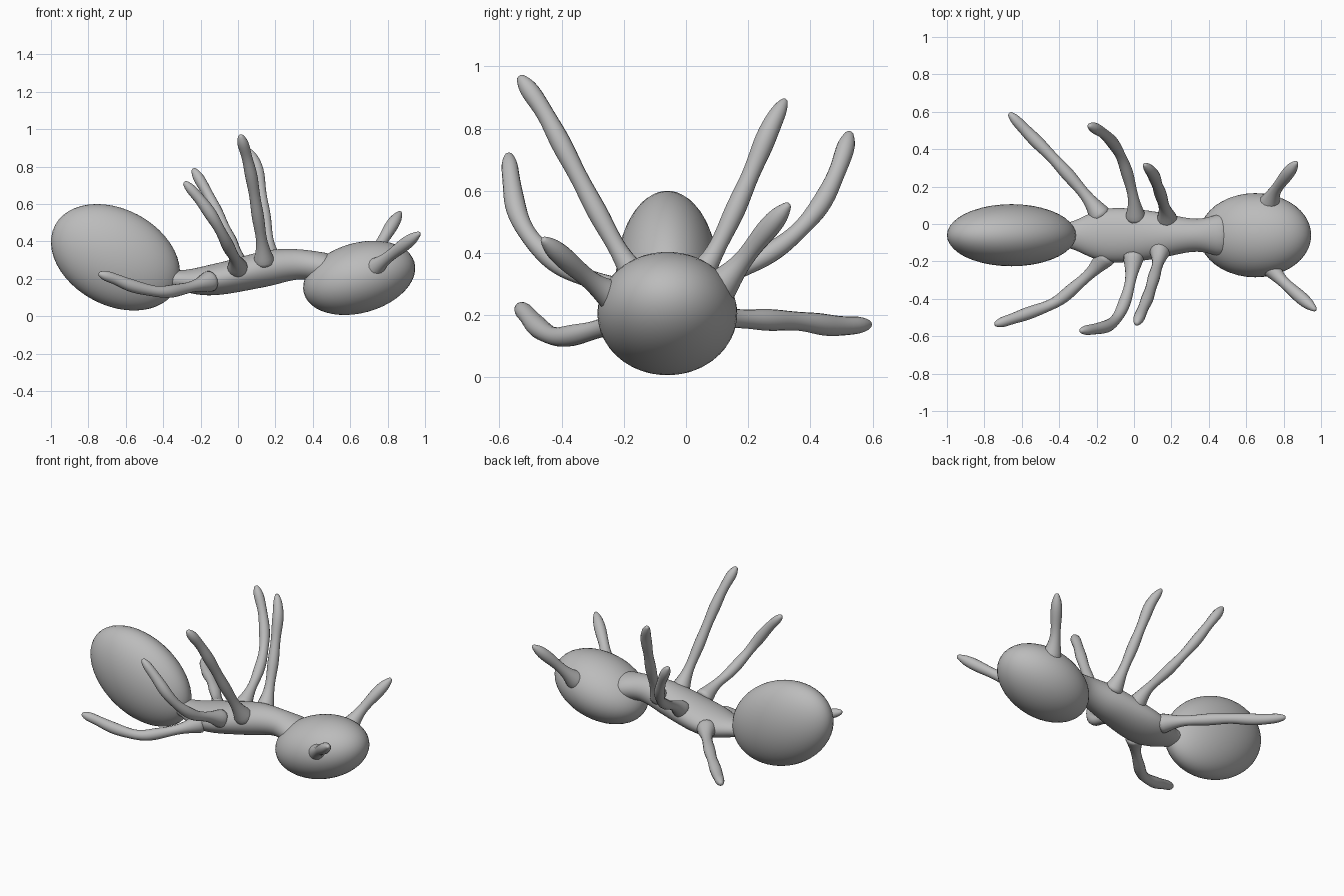
import bpy, bmesh, math
from mathutils import Vector

cube = bpy.data.objects.get("Cube")
if cube:
    bpy.data.objects.remove(cube, do_unlink=True)

grey = bpy.data.materials.new("clay grey")
grey.use_nodes = True
COLOUR = (0.5, 0.5, 0.5, 1)
grey.diffuse_color = COLOUR
grey.node_tree.nodes["Principled BSDF"].inputs["Base Color"].default_value = COLOUR
MID_Y = -0.06


def finish(bm, name, levels=0):
    bmesh.ops.recalc_face_normals(bm, faces=bm.faces)
    mesh = bpy.data.meshes.new(name)
    bm.to_mesh(mesh)
    bm.free()
    mesh.materials.append(grey)
    for p in mesh.polygons:
        p.use_smooth = True
    ob = bpy.data.objects.new(name, mesh)
    bpy.context.collection.objects.link(ob)
    if levels:
        sub = ob.modifiers.new("smooth", 'SUBSURF')
        sub.levels = sub.render_levels = levels
    return ob


def ellipsoid(name, centre, size, tilt):
    """Ball scaled on its own axes and pitched about y."""
    bm = bmesh.new()
    bmesh.ops.create_uvsphere(bm, u_segments=40, v_segments=24, radius=1)
    ob = finish(bm, name)
    ob.location, ob.scale = centre, size
    ob.rotation_euler = (0, math.radians(tilt), 0)
    return ob


def loft(name, rings, sides, levels):
    """Skin a list of (centre, u vector, v vector) elliptical sections."""
    bm = bmesh.new()
    loops = []
    for c, u, v in rings:
        loops.append([bm.verts.new(c + u * math.cos(a) + v * math.sin(a))
                      for a in (math.tau * i / sides for i in range(sides))])
    for a, b in zip(loops, loops[1:]):
        for i in range(sides):
            j = (i + 1) % sides
            bm.faces.new((a[i], a[j], b[j], b[i]))
    bm.faces.new(loops[0])
    bm.faces.new(loops[-1])
    return finish(bm, name, levels)


def limb(name, points, radius):
    """Lumpy tapering limb: flared root, slight swellings, rounded tip."""
    pts = [Vector(p) for p in points]
    path = []
    for i in range(len(pts) - 1):
        p0, p1, p2 = pts[max(i - 1, 0)], pts[i], pts[i + 1]
        p3 = pts[min(i + 2, len(pts) - 1)]
        for t in (0, 1 / 3, 2 / 3):
            path.append(0.5 * (2 * p1 + (p2 - p0) * t
                               + (2 * p0 - 5 * p1 + 4 * p2 - p3) * t * t
                               + (3 * p1 - p0 - 3 * p2 + p3) * t ** 3))
    path.append(pts[-1])
    total = sum((b - a).length for a, b in zip(path, path[1:]))
    rings, dist, u = [], 0.0, Vector((1, 0.1, 0))
    for i, p in enumerate(path):
        if i:
            dist += (p - path[i - 1]).length
        d = (path[min(i + 1, len(path) - 1)] - path[max(i - 1, 0)]).normalized()
        u = (u - d * u.dot(d)).normalized()
        r = radius * (1 + 0.9 * math.exp(-(dist / 0.07) ** 2)
                      + 0.1 * math.sin(dist * 26))
        left = max(total - dist, 0)
        if left < 0.05:
            r *= 0.5 + 0.5 * math.sqrt(left / 0.05)
        rings.append((p, u * r, d.cross(u) * r))
    # rounded end cap
    end, eu, ev = rings[-1]
    rings.append((end + d * 0.012, eu * 0.55, ev * 0.55))
    return loft(name, rings, 8, 1)


# Head and abdomen
ellipsoid("head", (0.648, MID_Y, 0.205), (0.307, 0.225, 0.187), -15.8)
ellipsoid("abdomen", (-0.655, MID_Y, 0.315), (0.366, 0.166, 0.257), 28)

# Thorax with waist and neck: x, z, half width, half height
sections = [(-0.42, 0.20, 0.06, 0.05), (-0.33, 0.195, 0.07, 0.05),
            (-0.26, 0.185, 0.11, 0.065), (-0.16, 0.19, 0.15, 0.085),
            (-0.04, 0.21, 0.15, 0.092), (0.08, 0.24, 0.135, 0.098),
            (0.18, 0.26, 0.118, 0.1), (0.27, 0.275, 0.095, 0.088),
            (0.36, 0.28, 0.085, 0.078), (0.44, 0.26, 0.115, 0.085),
            (0.52, 0.25, 0.12, 0.085)]
loft("thorax", [(Vector((x, MID_Y, z)), Vector((0, w, 0)), Vector((0, 0, h)))
                for x, z, w, h in sections], 16, 2)

# Legs, each from its root in the thorax to its tip
limb("front_leg_left", [(0.18, 0.01, 0.28), (0.165, 0.08, 0.38), (0.145, 0.15, 0.52),
                        (0.12, 0.22, 0.68), (0.1, 0.27, 0.8), (0.06, 0.315, 0.885)], 0.034)
limb("front_leg_right", [(0.14, -0.13, 0.28), (0.13, -0.2, 0.38), (0.105, -0.29, 0.54),
                         (0.075, -0.39, 0.73), (0.045, -0.46, 0.86), (0.015, -0.53, 0.96)], 0.034)
limb("middle_leg_left", [(0.01, 0.02, 0.25), (0.0, 0.12, 0.32), (-0.025, 0.23, 0.375),
                         (-0.06, 0.34, 0.45), (-0.11, 0.43, 0.55), (-0.17, 0.49, 0.67),
                         (-0.235, 0.525, 0.78)], 0.033)
limb("middle_leg_right", [(0.0, -0.16, 0.25), (-0.015, -0.28, 0.305), (-0.04, -0.39, 0.35),
                          (-0.08, -0.485, 0.43), (-0.13, -0.54, 0.52),
                          (-0.2, -0.56, 0.62), (-0.28, -0.57, 0.71)], 0.034)
limb("hind_leg_left", [(-0.17, 0.03, 0.19), (-0.24, 0.13, 0.19), (-0.34, 0.25, 0.185),
                       (-0.45, 0.37, 0.18), (-0.56, 0.48, 0.165), (-0.66, 0.585, 0.17)], 0.036)
limb("hind_leg_right", [(-0.14, -0.16, 0.19), (-0.22, -0.25, 0.165), (-0.32, -0.34, 0.14),
                        (-0.42, -0.42, 0.13), (-0.56, -0.475, 0.16),
                        (-0.66, -0.51, 0.2), (-0.735, -0.535, 0.225)], 0.035)

# Antennae
limb("antenna_left", [(0.715, 0.09, 0.27), (0.75, 0.17, 0.36), (0.8, 0.24, 0.45),
                      (0.865, 0.325, 0.55)], 0.036)
limb("antenna_right", [(0.71, -0.2, 0.24), (0.77, -0.28, 0.29), (0.86, -0.365, 0.36),
                       (0.965, -0.455, 0.44)], 0.036)
